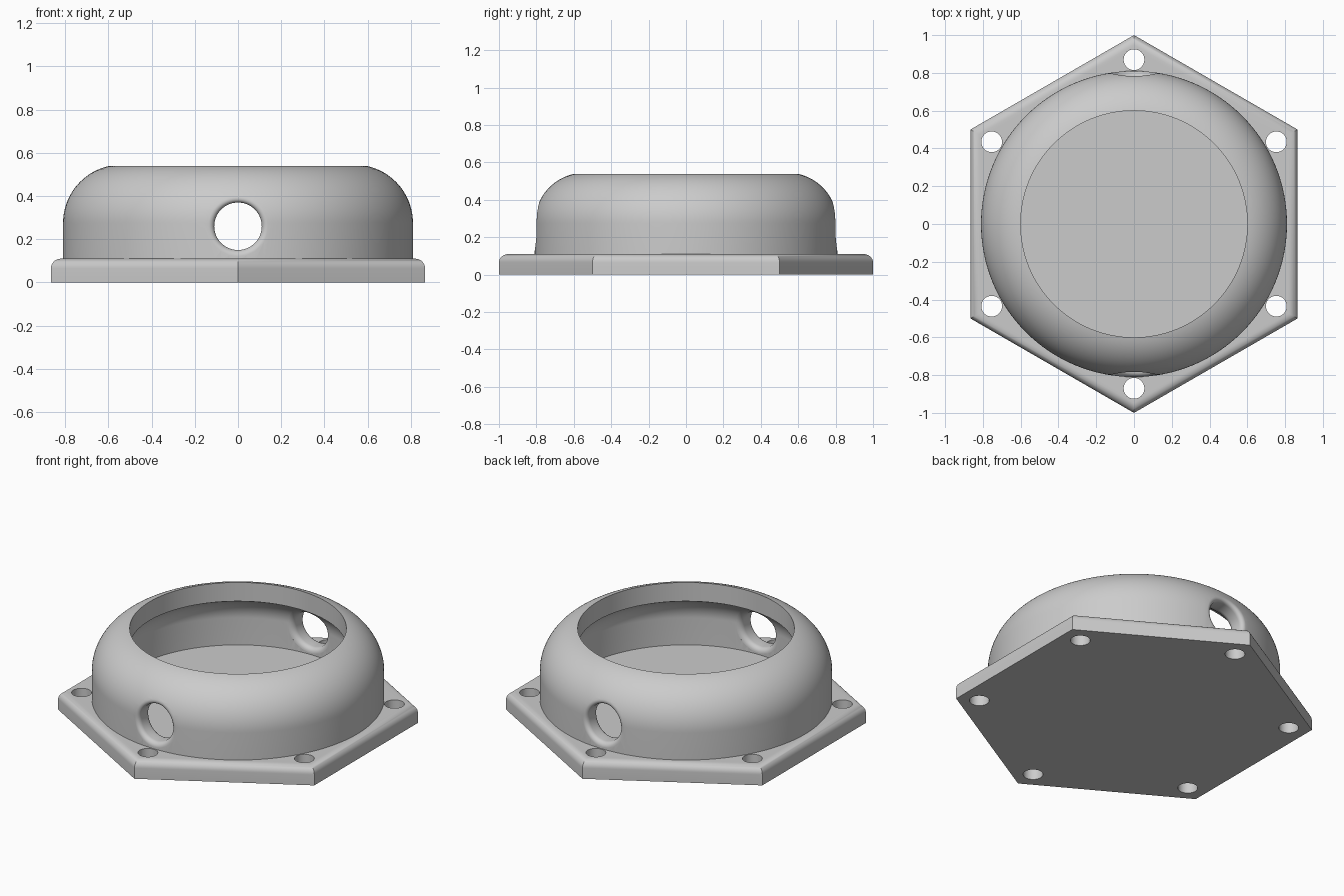
import bpy, bmesh
from math import sin, cos, pi, sqrt, radians
from mathutils import Matrix, Vector

cube = bpy.data.objects.get("Cube")
if cube:
    bpy.data.objects.remove(cube, do_unlink=True)

grey = bpy.data.materials.new("light_grey")
grey.use_nodes = True
colour = (0.6, 0.6, 0.6, 1)
grey.diffuse_color = colour
grey.node_tree.nodes["Principled BSDF"].inputs["Base Color"].default_value = colour

PLATE_TOP = 0.11
OUTER, WALL = 0.81, 0.11
ARC = 0.27                       # shoulder radius
ARC_Z = 0.275                    # height where the shoulder starts
MOUTH = 0.6                      # radius of the top opening
PORT_R, PORT_Z, FLARE = 0.11, 0.26, 0.03


def loft(name, rings, caps=True, wrap=False):
    """Skin a list of equal rings of points."""
    bm = bmesh.new()
    loops = [[bm.verts.new(p) for p in ring] for ring in rings]
    n = len(loops[0])
    pairs = list(zip(loops, loops[1:]))
    if wrap:
        pairs.append((loops[-1], loops[0]))
    for a, b in pairs:
        for i in range(n):
            j = (i + 1) % n
            bm.faces.new((a[i], a[j], b[j], b[i]))
    if caps and not wrap:
        bm.faces.new(loops[0][::-1])
        bm.faces.new(loops[-1])
    bmesh.ops.recalc_face_normals(bm, faces=bm.faces)
    mesh = bpy.data.meshes.new(name)
    bm.to_mesh(mesh)
    bm.free()
    mesh.materials.append(grey)
    obj = bpy.data.objects.new(name, mesh)
    bpy.context.collection.objects.link(obj)
    return obj


def circle(r, z, n, turn=0.0):
    return [Vector((r * cos(turn + 2 * pi * i / n), r * sin(turn + 2 * pi * i / n), z))
            for i in range(n)]


def cut(obj, cutters):
    """Subtract the cutters, bake the result and shade it."""
    bpy.ops.object.select_all(action="DESELECT")
    obj.select_set(True)
    bpy.context.view_layer.objects.active = obj
    for c in cutters:
        c.hide_render = True
        mod = obj.modifiers.new("cut", "BOOLEAN")
        mod.object = c
        mod.solver = "EXACT"
        bpy.ops.object.modifier_apply(modifier=mod.name)
    for c in cutters:
        bpy.data.objects.remove(c, do_unlink=True)
    bpy.ops.object.shade_smooth_by_angle(angle=radians(30))


# Hexagonal base plate with a rounded top edge
EDGE = 0.045
rings = [circle(1, 0, 6, pi / 2)]
for k in range(9):
    t = k / 8 * pi / 2
    inset = EDGE * (1 - cos(t)) / cos(pi / 6)
    rings.append(circle(1 - inset, PLATE_TOP - EDGE + EDGE * sin(t), 6, pi / 2))
plate = loft("base_plate", rings)

# Six screw holes, one in each corner
drills = []
for k in range(6):
    drill = loft("screw_hole_cutter", [circle(0.055, z, 32) for z in (-0.1, 0.3)])
    a = pi / 2 + k * pi / 3
    drill.data.transform(Matrix.Translation((0.87 * cos(a), 0.87 * sin(a), 0)))
    drills.append(drill)
cut(plate, drills)


# Hollow round housing with a curved shoulder and an open top
def shoulder(radius):
    """Profile of a wall from the base up to the mouth."""
    centre = OUTER - ARC
    end = sqrt(radius ** 2 - (MOUTH - centre) ** 2)
    pts = [(centre + radius, PLATE_TOP - 0.01), (centre + radius, ARC_Z)]
    for k in range(1, 40):
        t = k / 24 * pi / 2
        if radius * sin(t) >= end:
            break
        pts.append((centre + radius * cos(t), ARC_Z + radius * sin(t)))
    return pts + [(MOUTH, ARC_Z + end)]


profile = shoulder(ARC) + shoulder(ARC - WALL)[::-1]
housing = loft("housing", [circle(r, z, 128) for r, z in profile], wrap=True)


# Flared round ports through the front and back walls
def wall_y(x, z, radius):
    """Distance from the centre plane to a wall surface."""
    rise = max(0, z - ARC_Z)
    r = OUTER - ARC + sqrt(radius ** 2 - rise ** 2)
    return sqrt(r * r - x * x)


def port_ring(r, radius, shift):
    ring = []
    for p in circle(r, 0, 64):
        x, z = p.x, PORT_Z + p.y
        ring.append(Vector((x, -wall_y(x, z, radius) - shift, z)))
    return ring


STEPS = 6
flare = [(PORT_R + FLARE * (1 - cos(k / STEPS * pi / 2)),
          FLARE * (1 - sin(k / STEPS * pi / 2))) for k in range(STEPS + 1)]
rings = [port_ring(PORT_R + FLARE, ARC - WALL, -0.1)]
rings += [port_ring(r, ARC - WALL, d) for r, d in flare[::-1]]
rings += [port_ring(r, ARC, -d) for r, d in flare]
rings.append(port_ring(PORT_R + FLARE, ARC, 0.1))
ports = []
for turn in (0, pi):
    port = loft("port_cutter", rings)
    port.data.transform(Matrix.Rotation(turn, 4, "Z"))
    ports.append(port)
cut(housing, ports)
